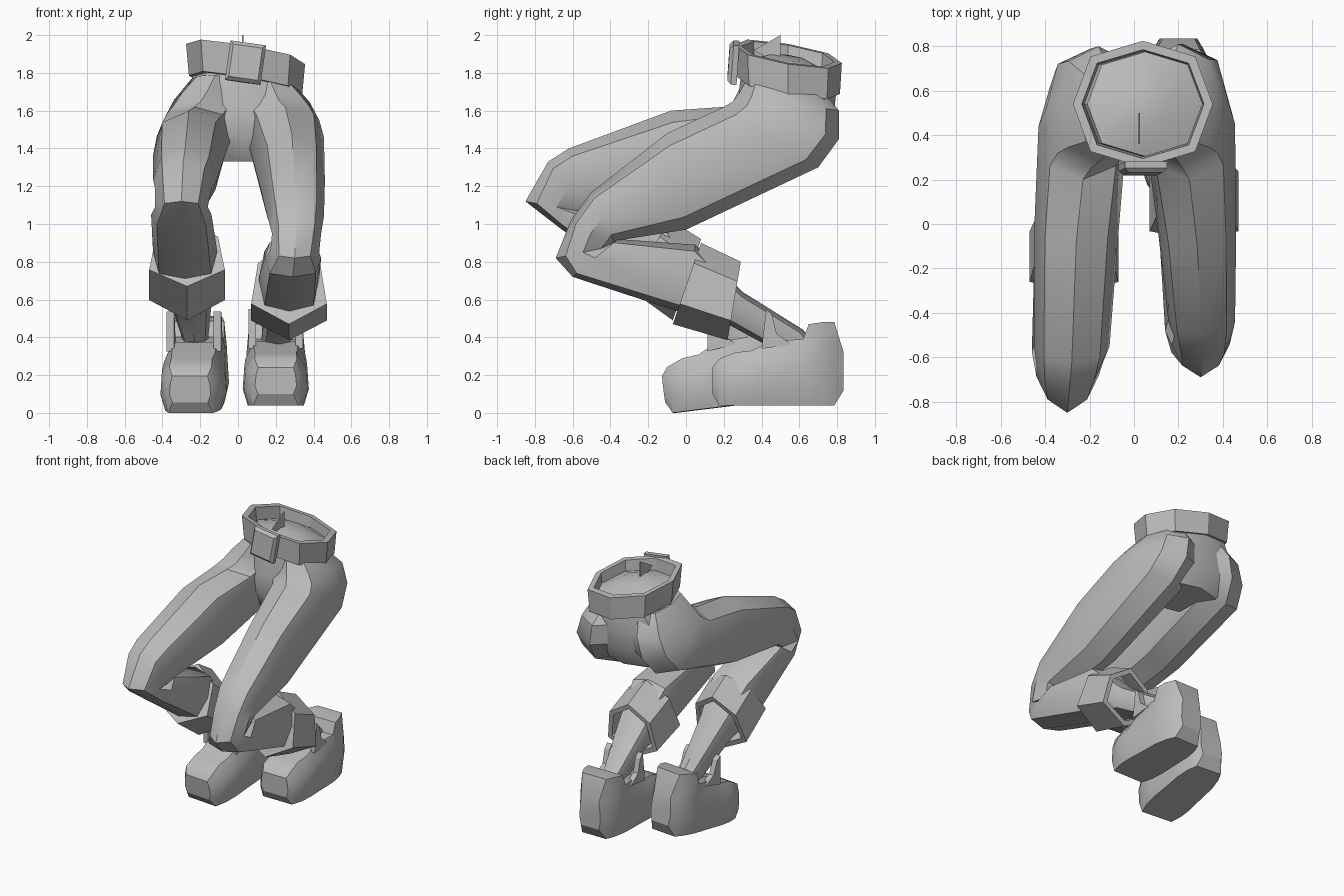
import bpy, bmesh, math
from mathutils import Matrix, Vector

cube = bpy.data.objects.get("Cube")
if cube:
    bpy.data.objects.remove(cube)

grey = bpy.data.materials.new("plain_grey")
grey.use_nodes = True
grey.diffuse_color = (0.5, 0.5, 0.5, 1)
grey.node_tree.nodes["Principled BSDF"].inputs["Base Color"].default_value = (0.5, 0.5, 0.5, 1)


def loft(name, rings, angle=30, caps=True, matrix=None):
    """Skin equal-length point loops into one shell."""
    bm = bmesh.new()
    loops = [[bm.verts.new(p) for p in ring] for ring in rings]
    n = len(loops[0])
    for a, b in zip(loops, loops[1:]):
        for i in range(n):
            bm.faces.new((a[i], a[(i + 1) % n], b[(i + 1) % n], b[i]))
    if caps:
        bm.faces.new(loops[0])
        bm.faces.new(loops[-1])
    if matrix:
        bm.transform(matrix)
    bmesh.ops.recalc_face_normals(bm, faces=bm.faces)
    mesh = bpy.data.meshes.new(name)
    bm.to_mesh(mesh)
    bm.free()
    mesh.materials.append(grey)
    mesh.shade_smooth()
    mesh.set_sharp_from_angle(angle=math.radians(angle))
    obj = bpy.data.objects.new(name, mesh)
    bpy.context.scene.collection.objects.link(obj)
    return obj


def limb_ring(x, w, low, high, full=1.05, sides=8, scale=1.0):
    """Loop across a limb: half width w, from low (y, z) to high (y, z)."""
    lo, hi = Vector(low), Vector(high)
    mid, half = (lo + hi) / 2, (hi - lo) / 2 * scale
    pts = []
    for k in range(sides):
        t = math.tau * k / sides + math.pi / 2
        c, s = math.cos(t), math.sin(t)
        if sides == 8 and k % 2:
            c, s = c * full, s * full
        if sides == 6:
            c *= 1.155 if s < 0 else 0.95
        p = mid + half * s
        pts.append((x + w * scale * c, p.x, p.y))
    return pts


def flat_ring(cx, cy, z, rx, ry, slope_x=0.0, slope_y=0.0):
    """Octagon loop around the body, optionally tilted."""
    pts = []
    for k in range(8):
        t = math.tau * k / 8
        dx, dy = rx * math.cos(t), ry * math.sin(t)
        if k % 2:
            dx, dy = dx * 1.06, dy * 1.06
        pts.append((cx + dx, cy + dy, z + dx * slope_x + dy * slope_y))
    return pts


# trouser legs: buttock, thigh, knee, shin, ankle
left_leg = [
    (0.17, 0.13, (0.72, 1.71), (0.32, 1.76)),
    (0.20, 0.18, (0.81, 1.60), (0.28, 1.69)),
    (0.22, 0.21, (0.81, 1.45), (0.25, 1.65)),
    (0.25, 0.205, (0.70, 1.30), (0.20, 1.62)),
    (0.285, 0.175, (0.00, 0.97), (-0.10, 1.48)),
    (0.305, 0.15, (-0.38, 0.91), (-0.50, 1.17)),
    (0.31, 0.13, (-0.40, 0.88), (-0.61, 1.02)),
    (0.30, 0.13, (-0.69, 0.82), (-0.40, 0.88), 0.9),
    (0.29, 0.15, (-0.60, 0.72), (-0.36, 0.92), 1.15),
    (0.27, 0.16, (-0.02, 0.53), (0.05, 0.89), 1.15),
    (0.26, 0.13, (0.24, 0.46), (0.30, 0.64)),
    (0.20, 0.075, (0.46, 0.34), (0.62, 0.44)),
    (0.20, 0.06, (0.56, 0.24), (0.70, 0.34)),
]
right_leg = [
    (-0.12, 0.13, (0.72, 1.74), (0.32, 1.79)),
    (-0.16, 0.18, (0.80, 1.60), (0.28, 1.71)),
    (-0.195, 0.20, (0.79, 1.45), (0.25, 1.65)),
    (-0.23, 0.20, (0.68, 1.31), (0.20, 1.62)),
    (-0.26, 0.19, (0.00, 1.12), (-0.08, 1.60)),
    (-0.28, 0.17, (-0.48, 1.08), (-0.62, 1.40)),
    (-0.29, 0.15, (-0.52, 1.05), (-0.73, 1.33)),
    (-0.30, 0.14, (-0.85, 1.12), (-0.52, 1.06), 0.9),
    (-0.30, 0.16, (-0.67, 0.98), (-0.48, 1.12), 1.15),
    (-0.28, 0.17, (-0.29, 0.71), (-0.10, 1.00), 1.15),
    (-0.26, 0.13, (-0.03, 0.57), (0.07, 0.78)),
    (-0.23, 0.075, (0.18, 0.38), (0.35, 0.47)),
    (-0.22, 0.06, (0.28, 0.27), (0.42, 0.36)),
]
KNEE = 7
for side, rows in (("left", left_leg), ("right", right_leg)):
    loops = [limb_ring(*r) for r in rows]
    # past the knee the loops turn over, so they are re-ordered to match
    for i in range(KNEE, len(loops)):
        loops[i] = [loops[i][(4 - k) % 8] for k in range(8)]
    loft(side + "_trouser_leg", loops, 35)

# folded cuffs, hexagonal with an inner step at both ends
cuffs = {
    "left": (0.27, 0.20, ((-0.07, 0.47), (0.08, 0.90)), ((0.22, 0.385), (0.29, 0.80))),
    "right": (-0.27, 0.20, ((-0.32, 0.67), (-0.08, 1.02)), ((-0.07, 0.49), (0.08, 0.92))),
}
for side, (x, w, lip, end) in cuffs.items():
    deep = [tuple((a + b) / 2 for a, b in zip(p, q)) for p, q in zip(lip, end)]
    loft(side + "_cuff", [
        limb_ring(x, w, *ends, sides=6, scale=s)
        for ends, s in ((lip, 0.78), (lip, 1), (end, 1), (end, 0.82), (deep, 0.78))], 20)

# seat of the trousers with a domed top inside the belt
loft("trouser_seat", [
    flat_ring(0.05, 0.54, 1.88, 0.10, 0.10, -0.15, -0.15),
    flat_ring(0.05, 0.54, 1.82, 0.26, 0.235, -0.16, -0.16),
    flat_ring(0.04, 0.54, 1.72, 0.29, 0.255, -0.12, -0.1),
    flat_ring(0.02, 0.53, 1.60, 0.35, 0.255),
    flat_ring(0.01, 0.525, 1.46, 0.38, 0.255),
    flat_ring(0.01, 0.53, 1.33, 0.22, 0.18)], 35)

# belt band: inner and outer walls of a tilted octagon
tilt = (-0.17, -0.17)
band = [(0.26, 0.23, 1.735), (0.30, 0.275, 1.735), (0.315, 0.285, 1.90), (0.275, 0.245, 1.90)]
band.append(band[0])
loft("belt", [flat_ring(0.04, 0.54, z, rx, ry, *tilt) for rx, ry, z in band], 20, caps=False)


def plate(scale, y):
    return [(sx * 0.095 * scale, y, sz * 0.105 * scale)
            for sx, sz in ((-1, -1), (1, -1), (1, 1), (-1, 1))]


# belt buckle, bevelled plate
place = (Matrix.Translation((0.04, 0.245, 1.855)) @ Matrix.Rotation(math.radians(8), 4, "Y")
         @ Matrix.Rotation(math.radians(-4), 4, "X"))
loft("belt_buckle", [plate(1, 0.03), plate(1, 0.0), plate(0.82, -0.02)], 20, matrix=place)

# loose belt end standing up inside the waist
loft("belt_end", [[(x, 0.36, 1.92), (x, 0.50, 2.0), (x, 0.50, 1.84)]
                  for x in (0.02, 0.028)], 20)


def shoe_ring(y, low, high, w, top=0.6):
    h = high - low
    half = [(0.85, 0.0), (1.0, 0.3), (0.95, 0.72), (top, 1.0)]
    pts = [(w * a, y, low + h * b) for a, b in half]
    return pts + [(-px, py, pz) for px, py, pz in reversed(pts)]


# shoes, toe to heel, plus the raised collar
shoe = [
    shoe_ring(0.14, 0.10, 0.24, 0.11, 0.85), shoe_ring(0.175, 0.04, 0.285, 0.14, 0.8),
    shoe_ring(0.26, 0.04, 0.32, 0.168, 0.65), shoe_ring(0.35, 0.04, 0.33, 0.175, 0.65),
    shoe_ring(0.45, 0.04, 0.38, 0.17, 0.7), shoe_ring(0.62, 0.04, 0.39, 0.165, 0.85),
    shoe_ring(0.65, 0.04, 0.47, 0.16, 0.88), shoe_ring(0.72, 0.04, 0.48, 0.145, 0.88),
    shoe_ring(0.785, 0.04, 0.48, 0.115, 0.85), shoe_ring(0.835, 0.12, 0.32, 0.085, 0.85)]
collar = [(0.40, 0.34), (0.425, 0.55), (0.455, 0.52), (0.48, 0.42), (0.56, 0.36)]
toe = Matrix.Translation((0, 0.17, 0.04))
moves = {
    "left": Matrix.Translation((0.20, 0, 0)),
    "right": Matrix.Translation((-0.25, -0.065, 0.0)) @ Matrix.Rotation(math.radians(-5), 4, "Z")
    @ Matrix.Rotation(math.radians(7), 4, "X") @ toe.inverted(),
}
for side, move in moves.items():
    loft(side + "_shoe", shoe, 30, matrix=move)
    for edge, s in (("inner", -1), ("outer", 1)):
        loft(side + "_shoe_collar_" + edge,
             [[(s * x, y, z) for y, z in collar] for x in (0.105, 0.145)], 20, matrix=move)
